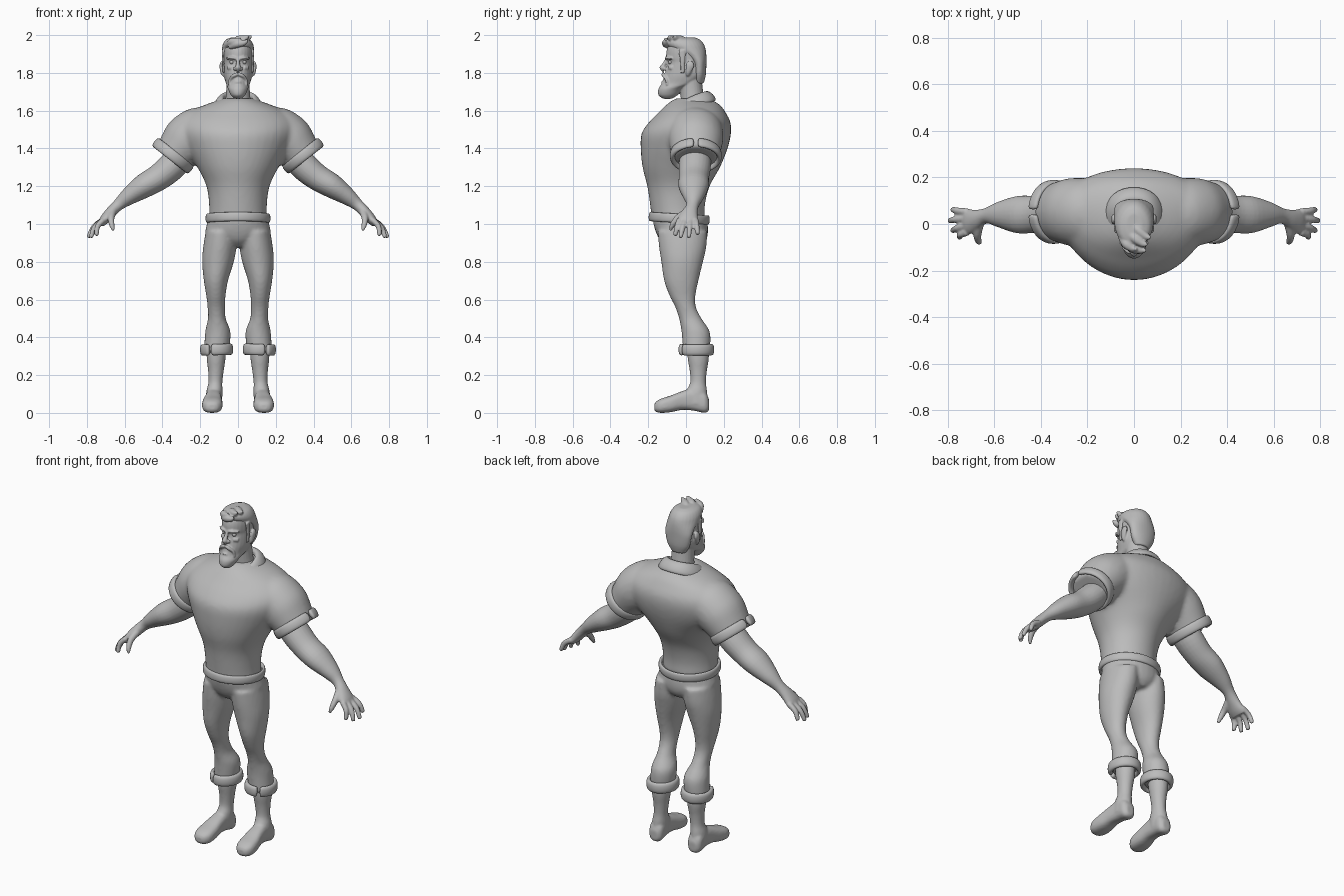
import bpy, bmesh, math
from mathutils import Vector as V

grey = bpy.data.materials.new("clay_grey")
grey.diffuse_color = (0.5, 0.5, 0.5, 1)


def finish(name, bm, voxel=0, mirror=False, smooth=3, solid=0, subsurf=0):
    """Turn a bmesh into a smooth object, fusing overlapping forms if voxel is set."""
    bmesh.ops.recalc_face_normals(bm, faces=bm.faces)
    for f in bm.faces:
        f.smooth = True
    me = bpy.data.meshes.new(name)
    bm.to_mesh(me)
    bm.free()
    me.materials.append(grey)
    ob = bpy.data.objects.new(name, me)
    bpy.context.collection.objects.link(ob)
    if voxel:
        m = ob.modifiers.new("fuse", 'REMESH')
        m.mode, m.voxel_size, m.use_smooth_shade = 'VOXEL', voxel, True
        m = ob.modifiers.new("soften", 'SMOOTH')
        m.factor, m.iterations = 0.5, smooth
    if mirror:
        m = ob.modifiers.new("mirror", 'MIRROR')
        m.merge_threshold = 0.002
    if solid:
        m = ob.modifiers.new("thickness", 'SOLIDIFY')
        m.thickness, m.offset = solid, 0
    if subsurf:
        m = ob.modifiers.new("round", 'SUBSURF')
        m.levels = m.render_levels = subsurf
    return ob


def spline(a, b, c, d, t):
    return 0.5 * (2 * b + (c - a) * t + (2 * a - 5 * b + 4 * c - d) * t * t
                  + (3 * b - a - 3 * c + d) * t ** 3)


def loft(bm, rings, n=28, k=4, power=1.0):
    """Skin rings of (centre, side, back, front) vectors with a smooth curve."""
    rows, last = [], len(rings) - 1
    for i in range(last):
        q = [rings[max(0, min(last, i + o))] for o in (-1, 0, 1, 2)]
        for j in range(k + (i == last - 1)):
            rows.append([spline(*[r[m] for r in q], j / k) for m in range(4)])
    loops = []
    for c, u, b, f in rows:
        loop = []
        for s in range(n):
            a = 2 * math.pi * s / n
            ca, sa = math.cos(a), math.sin(a)
            ca = math.copysign(abs(ca) ** power, ca)
            sa = math.copysign(abs(sa) ** power, sa)
            loop.append(bm.verts.new(c + u * ca + (b * sa if sa > 0 else f * -sa)))
        loops.append(loop)
    for p, q in zip(loops, loops[1:]):
        for s in range(n):
            bm.faces.new((p[s], p[(s + 1) % n], q[(s + 1) % n], q[s]))
    bm.faces.new(loops[0])
    bm.faces.new(loops[-1])


def level(z, w, front, back, x=0, mid=None):
    """Horizontal ring from half width and front/back depth."""
    m = (front + back) / 2 if mid is None else mid
    return V((x, m, z)), V((w, 0, 0)), V((0, back - m, 0)), V((0, front - m, 0))


def tube(bm, pts, n=16, k=4):
    """Tapered limb through (x, y, z, radius[, depth radius]) points."""
    P = [V(p[:3]) for p in pts]
    ref = V((0, 1, 0)) if abs((P[-1] - P[0]).normalized().y) < 0.85 else V((0, 0, 1))
    rings = []
    for i, p in enumerate(pts):
        d = (P[min(i + 1, len(P) - 1)] - P[max(i - 1, 0)]).normalized()
        u = ref.cross(d).normalized()
        v = d.cross(u)
        rings.append((P[i], u * p[3], v * p[-1], v * -p[-1]))
    loft(bm, rings, n, k)


def ball(bm, c, r):
    tube(bm, [(c[0], c[1], c[2] + r * math.cos(a), max(r * math.sin(a), r * .1))
              for a in [math.pi * i / 8 for i in range(9)]], 16, 1)


def band(name, centre, axis, rx, ry, h, thick, gap=None, mirror=True):
    """Rolled fabric band, optionally split at the angle gap."""
    bm = bmesh.new()
    a = V(axis).normalized()
    u = V((0, 1, 0)).cross(a).normalized()
    v = a.cross(u)
    prof = [(-.5, -.3), (-.5, .3), (-.25, .55), (.25, .55), (.5, .3), (.5, -.3), (0, -.6)]
    n, g = 32, 0 if gap is None else 0.07
    rows = []
    for i in range(n + (gap is not None)):
        t = (gap or 0) + g + (2 * math.pi - 2 * g) * i / n
        rows.append([bm.verts.new(V(centre) + a * (h * p) + u * (math.cos(t) * (rx + thick * q))
                                  + v * (math.sin(t) * (ry + thick * q))) for p, q in prof])
    m = len(prof)
    for i in range(n):
        p, q = rows[i], rows[(i + 1) % len(rows)]
        for s in range(m):
            bm.faces.new((p[s], p[(s + 1) % m], q[(s + 1) % m], q[s]))
    if gap is not None:
        bm.faces.new(rows[0])
        bm.faces.new(rows[-1])
    finish(name, bm, mirror=mirror, subsurf=1)


# Shirt: barrel torso with short sleeves
bm = bmesh.new()
loft(bm, [level(*r) for r in [
    (1.02, .155, -.18, .10), (1.10, .153, -.19, .10), (1.20, .167, -.205, .125),
    (1.30, .215, -.23, .18), (1.40, .285, -.24, .22, 0, .04), (1.48, .32, -.235, .238, 0, .06),
    (1.54, .315, -.195, .235, 0, .06), (1.59, .265, -.145, .21, 0, .06),
    (1.625, .19, -.11, .185, 0, .05), (1.65, .12, -.08, .15, 0, .04), (1.665, .08, -.05, .11)]], 40)
for s in (1, -1):
    tube(bm, [(s * .13, .05, 1.53, .10, .12), (s * .20, .05, 1.495, .13, .145),
              (s * .27, .052, 1.445, .132, .145), (s * .315, .052, 1.39, .117, .132),
              (s * .345, .052, 1.35, .105, .12)], 28)
finish("shirt", bm, 0.013, smooth=5)

# Sleeve cuffs and waistband
band("sleeve_cuff", (.345, .052, 1.362), (.617, 0, -.787), .112, .124, .058, .026, math.pi)
band("belt", (0, -.036, 1.03), (0, .06, 1), .162, .152, .05, .02, mirror=False)

# Collar: folded strip running down to two points
inner = [(0, .105, 1.70), (.06, .095, 1.70), (.09, .035, 1.68), (.068, -.04, 1.635), (.022, -.085, 1.60)]
outer = [(0, .165, 1.655), (.095, .14, 1.645), (.138, .045, 1.615), (.112, -.06, 1.585), (.042, -.137, 1.552)]
bm = bmesh.new()
rows = []
for a, b in zip(inner, outer):
    a, b = V(a), V(b)
    rows.append([bm.verts.new(p) for p in (a - V((0, 0, .03)), a, (a + b) / 2 + V((0, 0, .015)), b)])
for p, q in zip(rows, rows[1:]):
    for s in range(3):
        bm.faces.new((p[s], p[s + 1], q[s + 1], q[s]))
finish("collar", bm, mirror=True, solid=.022, subsurf=2)

# Arms with hands
bm = bmesh.new()
tube(bm, [(.26, .05, 1.40, .07, .08), (.345, .047, 1.31, .076, .085), (.42, .042, 1.247, .07, .08),
          (.50, .04, 1.20, .064, .08), (.58, .04, 1.145, .046, .055), (.635, .035, 1.10, .031, .033),
          (.675, .02, 1.06, .029, .042), (.71, .01, 1.02, .025, .055), (.728, .01, .995, .016, .05)], 24)
for y0, tip in [(-.035, (.752, -.058, .938)), (-.005, (.782, -.03, .928)),
                (.025, (.795, .014, .928)), (.052, (.782, .062, .945))]:
    a, b = V((.715, y0, 1.02)), V(tip)
    m = (a + b) / 2 + V((.010, 0, .008))
    tube(bm, [(*a, .016), (*m, .0145), (*a.lerp(b, .93), .012), (*b, .006)], 12)
tube(bm, [(.665, .0, 1.06, .022), (.672, -.045, 1.03, .018), (.668, -.072, .995, .0145),
          (.660, -.084, .965, .007)], 12)
finish("arm", bm, 0.006, mirror=True, smooth=3)

# Trousers: hips and two muscular legs
bm = bmesh.new()
loft(bm, [level(*r) for r in [(.88, .07, -.10, .08), (.91, .13, -.135, .105), (.95, .172, -.157, .116),
                              (1.0, .165, -.172, .115), (1.035, .158, -.175, .105)]])
for s in (1, -1):
    loft(bm, [level(*r, s * x) for x, r in [
        (.115, (.32, .066, -.015, .125)), (.1085, (.39, .068, -.02, .13)), (.107, (.44, .065, -.025, .122)),
        (.112, (.50, .047, -.037, .082)), (.115, (.56, .046, -.057, .053)), (.117, (.62, .051, -.087, .05)),
        (.117, (.70, .064, -.116, .066)), (.106, (.80, .084, -.131, .09)), (.096, (.88, .088, -.143, .108)),
        (.088, (.96, .083, -.15, .112))]])
finish("trousers", bm, 0.010, smooth=4)
band("trouser_cuff", (.113, .055, .335), (.03, 0, 1), .073, .08, .062, .028, -1.1)

# Boots
bm = bmesh.new()
loft(bm, [level(*r) for r in [(.05, .043, .0, .112, .128), (.11, .043, .0, .112, .125),
                              (.16, .037, .022, .106, .12), (.22, .041, .02, .11, .117),
                              (.28, .049, .01, .12, .116), (.34, .052, .005, .122, .115)]])
loft(bm, [(V((x, y, (lo + hi) / 2)), V((w, 0, 0)), V((0, 0, (hi - lo) / 2)), V((0, 0, (lo - hi) / 2)))
          for x, y, w, lo, hi in [
    (.127, .122, .022, .015, .07), (.127, .10, .042, .0, .11), (.128, .04, .041, .012, .13),
    (.131, -.02, .045, .016, .115), (.135, -.08, .053, .004, .092), (.137, -.13, .052, .0, .076),
    (.138, -.158, .036, .005, .06), (.138, -.168, .018, .015, .045)]], power=.75)
finish("boot", bm, 0.007, mirror=True, smooth=3)

# Head: skull, bearded jaw, neck and face features
bm = bmesh.new()
loft(bm, [level(*r) for r in [
    (1.663, .018, -.12, -.075), (1.682, .038, -.146, -.045), (1.715, .053, -.146, -.01),
    (1.745, .064, -.128, .05, 0, -.01), (1.785, .075, -.115, .092, 0, .01), (1.83, .077, -.102, .1, 0, .01),
    (1.858, .077, -.097, .102, 0, .01), (1.88, .078, -.105, .102, 0, .01), (1.92, .079, -.102, .098, 0, .01),
    (1.955, .07, -.085, .085), (1.98, .04, -.05, .05)]])
tube(bm, [(0, .04, 1.58, .085, .065), (0, .035, 1.65, .068, .062), (0, .028, 1.72, .062, .06),
          (0, .02, 1.80, .062, .06)], 24)
tube(bm, [(0, -.098, 1.88, .009), (0, -.113, 1.85, .010), (0, -.126, 1.828, .015),
          (0, -.115, 1.813, .012)], 12)
tube(bm, [(0, -.118, 1.752, .016, .008), (0, -.128, 1.745, .016, .008)], 12)
for s in (1, -1):
    tube(bm, [(s * .010, -.104, 1.877, .007), (s * .035, -.102, 1.880, .008), (s * .062, -.077, 1.876, .005)], 10)
    tube(bm, [(s * .002, -.121, 1.795, .009), (s * .022, -.119, 1.786, .010), (s * .042, -.104, 1.765, .008),
              (s * .047, -.100, 1.735, .006)], 10)
    tube(bm, [(s * .076, .008, 1.785, .008, .008), (s * .084, .012, 1.805, .010, .015),
              (s * .088, .022, 1.84, .010, .022), (s * .084, .026, 1.862, .006, .012)], 14)
    tube(bm, [(s * .03, -.088, 1.828, .012), (s * .052, -.07, 1.826, .012)], 10)
    ball(bm, (s * .016, -.113, 1.822), .010)
finish("head", bm, 0.0045, smooth=3)

# Eyes
bm = bmesh.new()
ball(bm, (.033, -.082, 1.857), .0115)
finish("eye", bm, mirror=True)

# Hair: cropped cap, sideburns and swept quiff
bm = bmesh.new()
loft(bm, [level(*r) for r in [
    (1.745, .045, .04, .094), (1.79, .071, .035, .105), (1.85, .083, .03, .108), (1.89, .085, -.01, .108),
    (1.925, .085, -.075, .104), (1.953, .08, -.10, .094), (1.976, .064, -.092, .074), (1.988, .035, -.06, .045)]])
for s in (1, -1):
    tube(bm, [(s * .078, -.02, 1.92, .008, .022), (s * .079, -.018, 1.86, .007, .014),
              (s * .075, -.018, 1.80, .006, .012)], 12)
for x0, y0, x1, y1, z in [(-.06, -.05, -.005, -.105, 1.965), (-.045, -.08, .035, -.112, 1.955),
                          (-.035, -.02, .04, -.085, 1.978), (-.02, .02, .055, -.055, 1.978)]:
    xm, ym = (x0 + x1) / 2, (y0 + y1) / 2
    tube(bm, [(x0, y0, z - .02, .012), (xm, ym - .008, z - .002, .021), (x1, y1, z + .006, .015),
              (x1 + .018, y1 - .004, z + .019, .004)], 14)
finish("hair", bm, 0.005, smooth=2)
